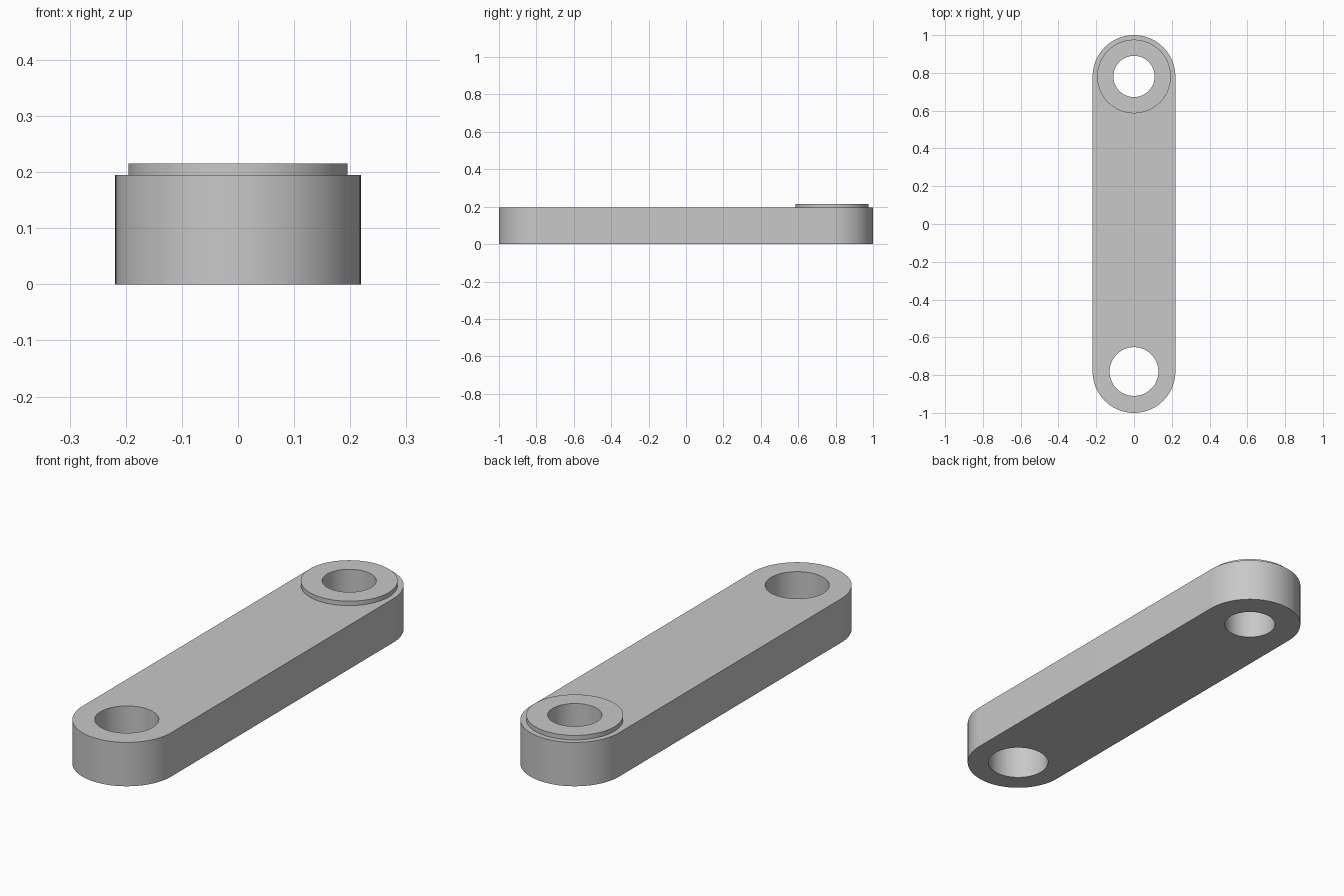
import bpy, bmesh
from math import pi, sin, cos, radians

cube = bpy.data.objects.get("Cube")
if cube:
    bpy.data.objects.remove(cube, do_unlink=True)

PIVOT = 0.781      # distance of each pivot from the centre
HALF_WIDTH = 0.219
THICKNESS = 0.195
BOSS_TOP = 0.215
SEGMENTS = 48      # steps per half circle

grey = bpy.data.materials.new("plain_grey")
grey.use_nodes = True
colour = (0.58, 0.58, 0.58, 1)
grey.diffuse_color = colour
grey.node_tree.nodes["Principled BSDF"].inputs["Base Color"].default_value = colour


def arc(radius, cy, start, sweep, steps):
    return [(radius * cos(start + sweep * i / steps),
             cy + radius * sin(start + sweep * i / steps)) for i in range(steps + 1)]


def prism(name, outline, bottom, top):
    """Extrude a closed outline from bottom to top."""
    bm = bmesh.new()
    face = bm.faces.new([bm.verts.new((x, y, bottom)) for x, y in outline])
    extruded = bmesh.ops.extrude_face_region(bm, geom=[face])["geom"]
    verts = [v for v in extruded if isinstance(v, bmesh.types.BMVert)]
    bmesh.ops.translate(bm, verts=verts, vec=(0, 0, top - bottom))
    bmesh.ops.recalc_face_normals(bm, faces=bm.faces)
    mesh = bpy.data.meshes.new(name)
    bm.to_mesh(mesh)
    bm.free()
    mesh.materials.append(grey)
    obj = bpy.data.objects.new(name, mesh)
    bpy.context.collection.objects.link(obj)
    return obj


def disc(name, radius, cy, bottom, top):
    return prism(name, arc(radius, cy, 0, 2 * pi, 2 * SEGMENTS)[:-1], bottom, top)


def combine(target, other, operation):
    """Apply a boolean and remove the helper."""
    mod = target.modifiers.new(other.name, "BOOLEAN")
    mod.operation = operation
    mod.solver = "EXACT"
    mod.object = other
    other.hide_render = True
    bpy.ops.object.select_all(action="DESELECT")
    bpy.context.view_layer.objects.active = target
    target.select_set(True)
    bpy.ops.object.modifier_apply(modifier=mod.name)
    bpy.data.objects.remove(other, do_unlink=True)


# Round-ended bar
outline = (arc(HALF_WIDTH, PIVOT, 0, pi, SEGMENTS)
           + arc(HALF_WIDTH, -PIVOT, pi, pi, SEGMENTS))
link_arm = prism("link_arm", outline, 0, THICKNESS)

# Raised boss around the back pivot
combine(link_arm, disc("back_boss", 0.195, PIVOT, THICKNESS / 2, BOSS_TOP), "UNION")

# Through holes: narrow at the back, wider at the front
for name, radius, cy in (("back_hole", 0.109, PIVOT), ("front_hole", 0.129, -PIVOT)):
    combine(link_arm, disc(name, radius, cy, -0.1, 0.4), "DIFFERENCE")

bpy.ops.object.shade_smooth_by_angle(angle=radians(30))
